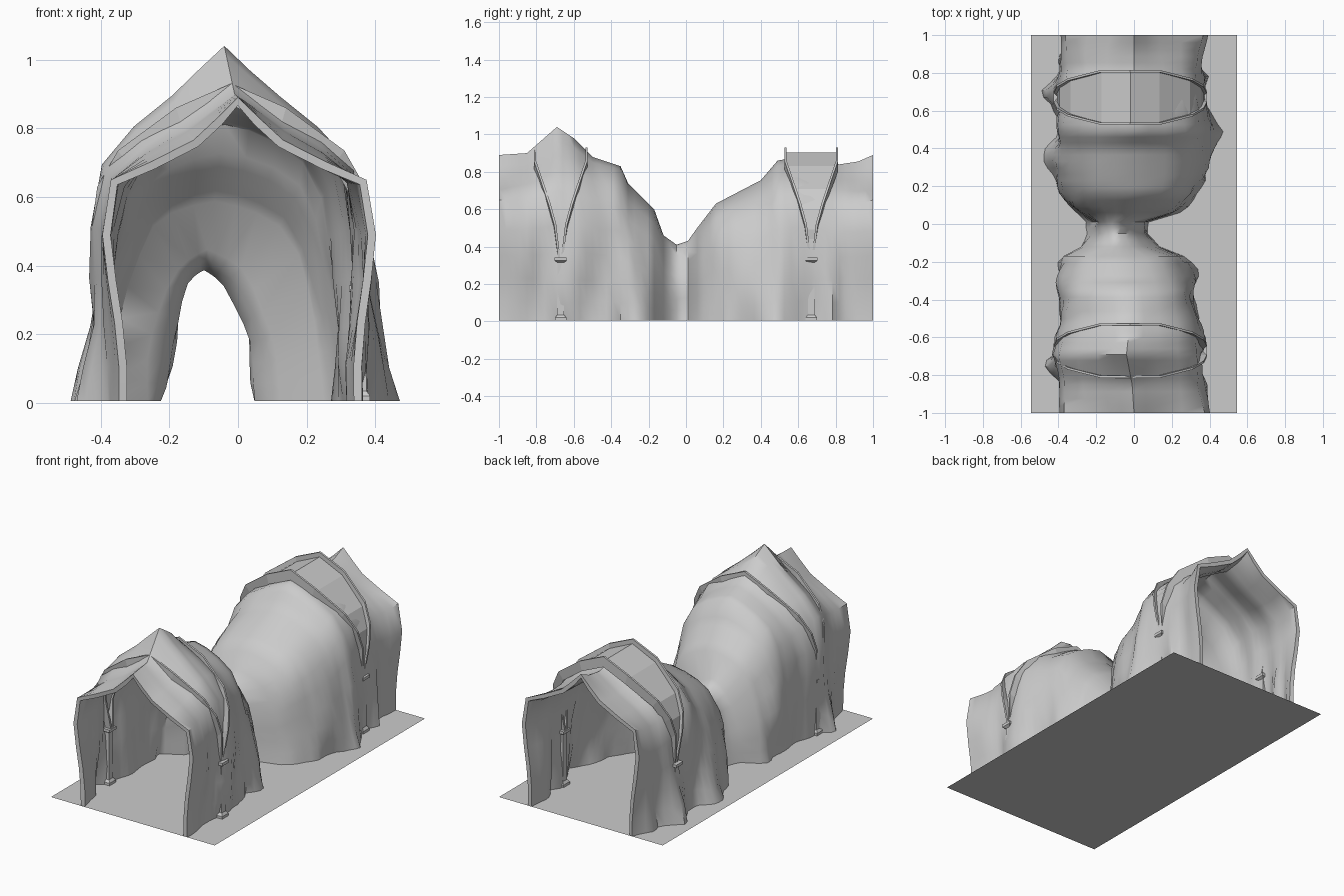
import bpy, bmesh, math
from mathutils import Vector, noise

if "Cube" in bpy.data.objects:
    bpy.data.objects.remove(bpy.data.objects["Cube"])


def make_object(name, verts, faces):
    mesh = bpy.data.meshes.new(name)
    mesh.from_pydata(verts, [], faces)
    mesh.update()
    ob = bpy.data.objects.new(name, mesh)
    bpy.context.collection.objects.link(ob)
    return ob


def fix_normals(ob):
    bm = bmesh.new()
    bm.from_mesh(ob.data)
    bmesh.ops.recalc_face_normals(bm, faces=bm.faces)
    bm.to_mesh(ob.data)
    bm.free()


def lerp(a, b, t):
    return a + (b - a) * t


FLOOR = .005

# half cross-sections (width fraction, height fraction): pointed and rounded
POINTED = [(.95, 0), (.95, .12), (.98, .26), (1.03, .4), (1.07, .55), (1.0, .73),
           (.68, .79), (.35, .86), (.17, .93), (0, 1)]
ROUNDED = [(1.0, 0), (1.0, .12), (1.0, .26), (.98, .42), (.92, .58), (.84, .73),
           (.68, .87), (.45, .94), (.22, .98), (0, 1)]

# cave sections along y: y, left x, right x, ridge x, ridge z, roundness
SECTIONS = [
    (-1.0, -.365, .38, 0, .89, 0), (-.85, -.39, .365, -.01, .90, .35),
    (-.69, -.41, .37, -.04, 1.04, .45), (-.6, -.40, .37, -.03, .98, .6),
    (-.5, -.39, .35, -.02, .88, .8), (-.35, -.40, .31, -.04, .83, .9),
    (-.31, -.40, .31, -.05, .74, 1), (-.17, -.35, .25, -.07, .60, 1),
    (-.12, -.29, .13, -.09, .46, 1), (-.05, -.255, .075, -.10, .41, 1),
    (.01, -.25, .09, -.09, .43, 1), (.06, -.31, .24, -.04, .50, 1),
    (.16, -.38, .33, -.02, .63, 1), (.4, -.41, .40, -.01, .755, 1),
    (.49, -.41, .40, -.01, .86, .75), (.67, -.40, .37, -.01, .89, .5),
    (.82, -.39, .35, 0, .84, .5), (.92, -.38, .36, 0, .855, .3),
    (1.0, -.36, .37, 0, .89, 0)]

# rock bulges near the floor: side, y, amount, length
BULGES = [(-1, .70, .10, .07), (-1, .33, .08, .07), (-1, -.76, .09, .06), (1, .52, .07, .12),
          (1, .78, .05, .05), (-1, .88, .03, .05), (1, -.24, .05, .05), (-1, -.20, .05, .05)]


def section_at(y):
    for a, b in zip(SECTIONS, SECTIONS[1:]):
        if y <= b[0] + 1e-6:
            t = (y - a[0]) / (b[0] - a[0])
            return [lerp(p, q, t) for p, q in zip(a, b)]


def section_points(y):
    _, xl, xr, px, pz, r = section_at(y)
    mid = (xl + xr) / 2
    half = [(lerp(p[0], q[0], r), lerp(p[1], q[1], r)) for p, q in zip(POINTED, ROUNDED)]
    neck = max(0, min(1, (.55 - pz) / .12))       # the neck narrows upwards
    rough = .04 * min(1, (1 - abs(y)) * 6)
    pts = []
    for side, edge in ((-1, xl), (1, xr)):
        row = []
        for u, v in half:
            x = lerp(mid, px, v) + side * u * abs(edge - mid) * (1 - .4 * neck * v)
            for s, by, amount, length in BULGES:
                if s == side:
                    x += s * amount * math.exp(-((y - by) / length) ** 2) * max(0, 1 - v * 2.2)
            z = v * min(pz, .89) + max(0, pz - .89) * v ** 4
            n = noise.noise_vector(Vector((x * 4, y * 6, z * 3)))
            n += noise.noise_vector(Vector((x * 9, y * 16, z * 5))) * .5
            k = rough * (1 - v) ** .5
            row.append((x + n.x * k, y, max(FLOOR, z + (n.z * k * .6 if v > .05 else 0))))
        pts += row if side < 0 else row[::-1][1:]
    return pts


# tunnel walls
ys = []
for a, b in zip(SECTIONS, SECTIONS[1:]):
    steps = max(1, round((b[0] - a[0]) / .035))
    ys += [lerp(a[0], b[0], k / steps) for k in range(steps)]
ys.append(1.0)
verts, n = [], 2 * len(POINTED) - 1
for y in ys:
    verts += section_points(y)
faces = [(i * n + j, i * n + j + 1, (i + 1) * n + j + 1, (i + 1) * n + j)
         for i in range(len(ys) - 1) for j in range(n - 1)]
walls = make_object("cave_walls", verts, faces)
solid = walls.modifiers.new("thickness", 'SOLIDIFY')
solid.thickness = .024
solid.offset = -1
bpy.ops.object.select_all(action='DESELECT')
walls.select_set(True)
bpy.context.view_layer.objects.active = walls
bpy.ops.object.modifier_apply(modifier=solid.name)
for v in walls.data.vertices:                     # keep open ends and foot flush
    v.co.y = max(-1, min(1, v.co.y))
    v.co.z = max(FLOOR, v.co.z)
bpy.ops.object.shade_smooth_by_angle(angle=math.radians(50))

# floor
make_object("cave_floor", [(-.545, -1, FLOOR), (.545, -1, FLOOR), (.545, 1, FLOOR),
                           (-.545, 1, FLOOR)], [(0, 1, 2, 3)])

# rib path: x, z, spread in y away from the column
CENTRE = -.02
RIB = [(.385, .34, .008), (.405, .52, .03), (.39, .63, .06), (.33, .735, .095),
       (.16, .86, .138), (0, .93, .138)]


def rib_path(yc, d):
    right = [(x, yc + d * s, z) for x, z, s in RIB]
    left = [(-x, y, z) for x, y, z in right]
    return [Vector((x + CENTRE, y, z)) for x, y, z in left + right[::-1][1:]]


def make_rib(name, path):
    verts, faces = [], []
    for p in path:
        inner = Vector((lerp(p.x, CENTRE, .1), p.y, lerp(p.z, .3, .1)))
        for q, dy in ((p, -.006), (p, .006), (inner, .006), (inner, -.006)):
            verts.append((q.x, q.y + dy, q.z))
    for i in range(len(path) - 1):
        for k in range(4):
            m = (k + 1) % 4
            faces.append((i * 4 + k, i * 4 + m, i * 4 + 4 + m, i * 4 + 4 + k))
    e = len(verts)
    faces += [(3, 2, 1, 0), (e - 4, e - 3, e - 2, e - 1)]
    fix_normals(make_object(name, verts, faces))


def make_column(name, x, y):
    # stacked square rings: base, shaft, capital
    rings = [(.03, 0.005), (.03, .02), (.019, .035), (.017, .315), (.032, .325), (.032, .342)]
    verts = [(x + sx * r, y + sy * r, z) for r, z in rings
             for sx, sy in ((-1, -1), (1, -1), (1, 1), (-1, 1))]
    faces = [(i * 4 + k, i * 4 + (k + 1) % 4, i * 4 + 4 + (k + 1) % 4, i * 4 + 4 + k)
             for i in range(len(rings) - 1) for k in range(4)]
    e = len(verts)
    faces += [(3, 2, 1, 0), (e - 4, e - 3, e - 2, e - 1)]
    make_object(name, verts, faces)


# splayed rib pairs on columns, in the front and back bays
for bay, yc in (("front", -.67), ("back", .67)):
    for label, d in (("near", -1), ("far", 1)):
        make_rib(f"{bay}_{label}_rib", rib_path(yc, d))
    for label, s in (("left", -1), ("right", 1)):
        make_column(f"{bay}_{label}_column", s * .375 + CENTRE, yc)

# vault panel between the back ribs
near, far = rib_path(.67, -1), rib_path(.67, 1)
m = len(near)
panel = [(p.x * .96, p.y, p.z - .028) for p in near + far]
make_object("back_vault_panel", panel, [(i, i + 1, m + i + 1, m + i) for i in range(m - 1)])
